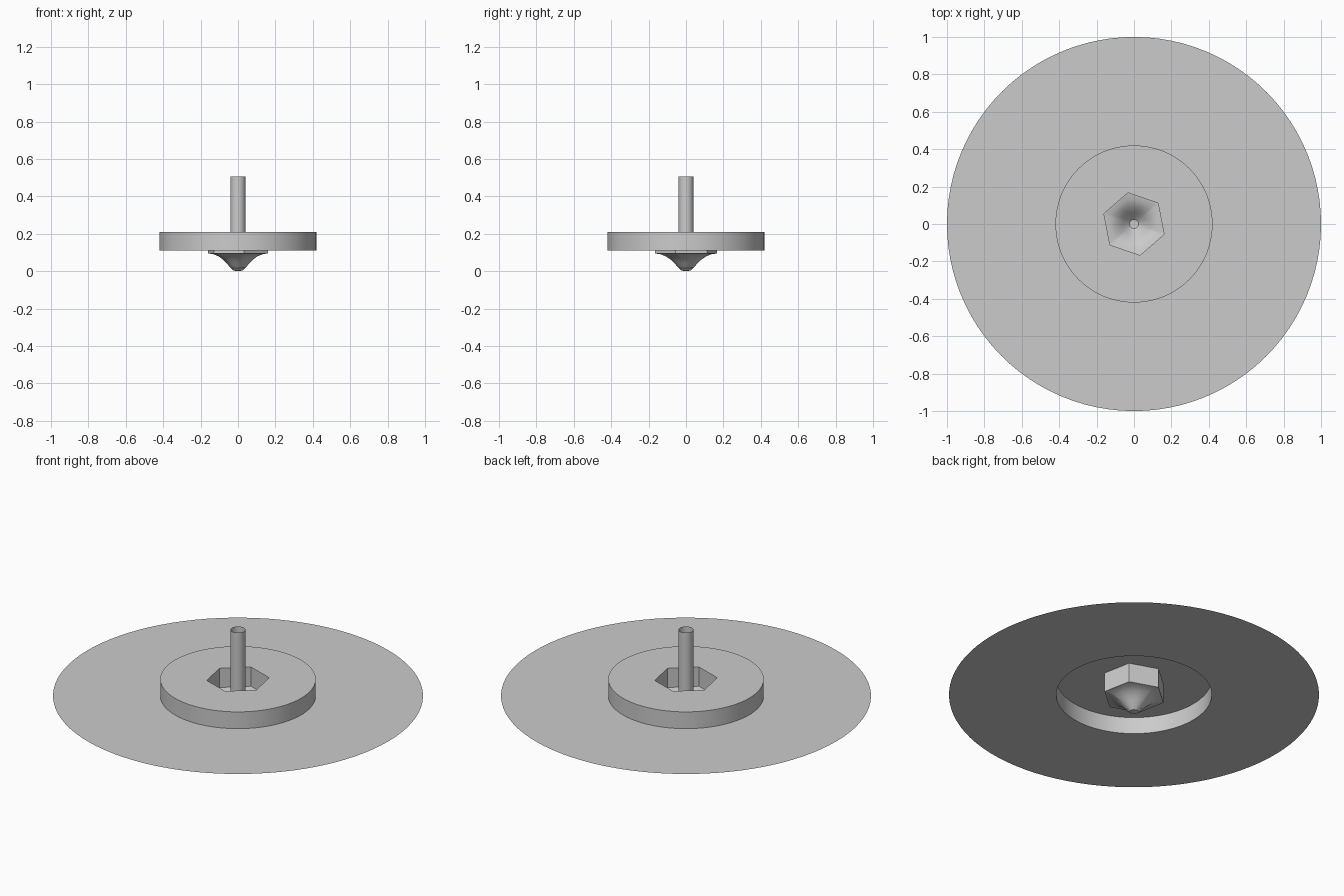
import bpy, bmesh, math

cube = bpy.data.objects.get("Cube")
if cube:
    bpy.data.objects.remove(cube, do_unlink=True)

SEGMENTS = 96
HEX_TURN = math.radians(41)

grey = bpy.data.materials.new("plain grey")
grey.use_nodes = True
colour = (0.6, 0.6, 0.6, 1)
grey.diffuse_color = colour
grey.node_tree.nodes["Principled BSDF"].inputs["Base Color"].default_value = colour


def radius_at(step, radius, hexness):
    """Blend between a circle and a hexagon of the same corner radius."""
    angle = (math.tau * step / SEGMENTS) % (math.pi / 3) - math.pi / 6
    hexagon = radius * math.cos(math.pi / 6) / math.cos(angle)
    return radius + (hexagon - radius) * hexness


def sheet(name, rings):
    """Thin skin through rings of (radius, height, hexness), outer ring first."""
    bm = bmesh.new()
    loops = []
    for radius, z, hexness in rings:
        if radius == 0:
            loops.append([bm.verts.new((0, 0, z))] * SEGMENTS)
            continue
        loop = []
        for i in range(SEGMENTS):
            a = HEX_TURN + math.tau * i / SEGMENTS
            r = radius_at(i, radius, hexness)
            loop.append(bm.verts.new((r * math.cos(a), r * math.sin(a), z)))
        loops.append(loop)
    for outer, inner in zip(loops, loops[1:]):
        for i in range(SEGMENTS):
            j = (i + 1) % SEGMENTS
            corners = [outer[i], outer[j], inner[j], inner[i]]
            bm.faces.new(list(dict.fromkeys(corners)))
    mesh = bpy.data.meshes.new(name)
    bm.to_mesh(mesh)
    bm.free()
    mesh.materials.append(grey)
    obj = bpy.data.objects.new(name, mesh)
    bpy.context.collection.objects.link(obj)
    bpy.ops.object.select_all(action="DESELECT")
    obj.select_set(True)
    bpy.context.view_layer.objects.active = obj
    bpy.ops.object.shade_smooth_by_angle(angle=math.radians(30))
    return obj


# Wide flat plate with a raised, hollow hub
sheet("base_plate", [(1, 0.11, 0), (0.42, 0.11, 0)])
sheet("hub_wall", [(0.42, 0.11, 0), (0.42, 0.21, 0)])
sheet("hub_top", [(0.42, 0.21, 0), (0.17, 0.21, 1)])

# Hexagonal socket hanging through the hub
sheet("hex_socket", [(0.17, 0.21, 1), (0.17, 0.095, 1)])

# Flared funnel narrowing to the tip
sheet("funnel_tip", [(0.17, 0.095, 1), (0.138, 0.09, 0.8), (0.11, 0.079, 0.55),
                     (0.085, 0.063, 0.3), (0.064, 0.044, 0.15),
                     (0.044, 0.022, 0), (0.024, 0.003, 0), (0, 0, 0)])

# Open tube standing in the funnel
sheet("stem", [(0.04, 0.018, 0), (0.04, 0.505, 0)])
